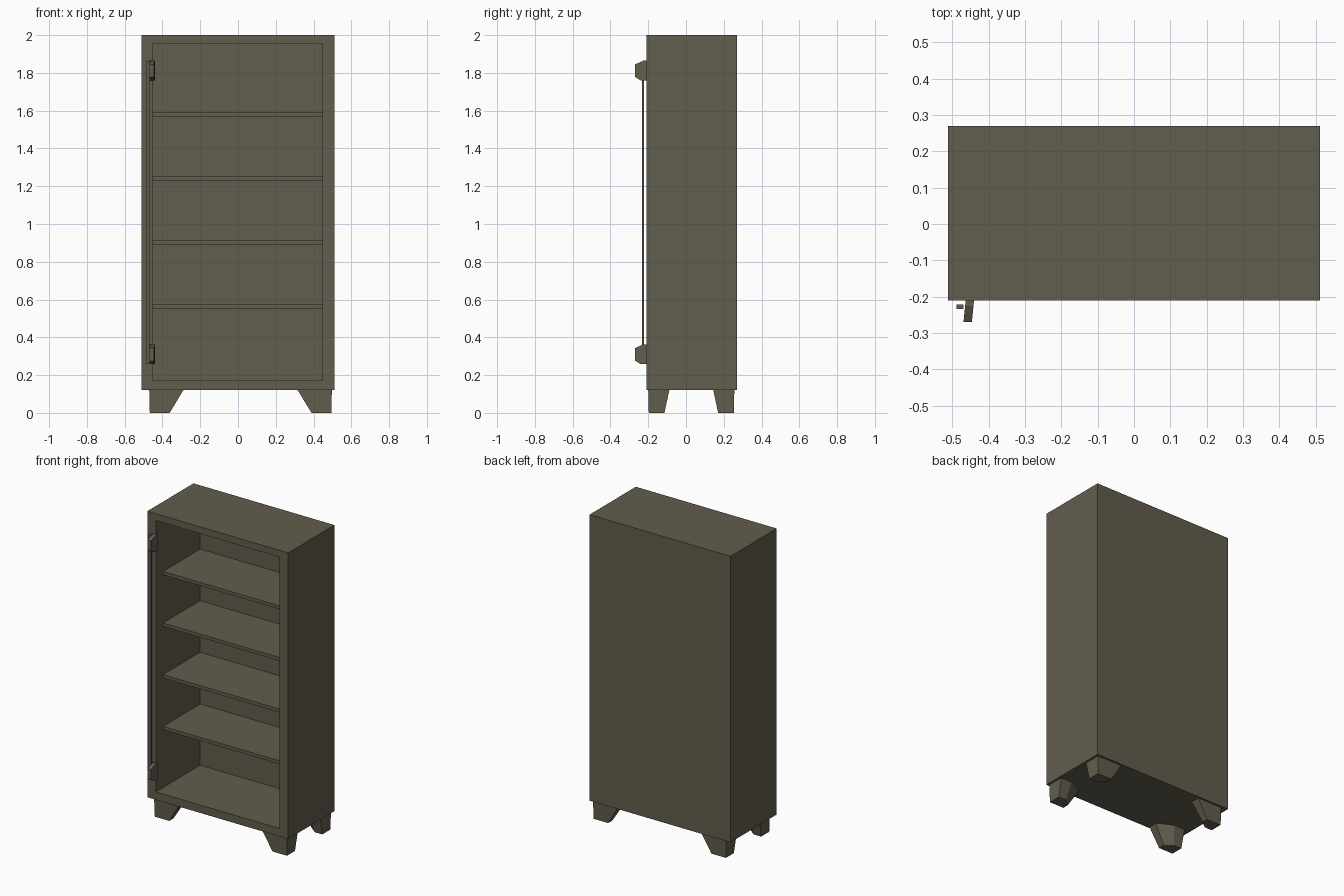
import bpy, bmesh

if "Cube" in bpy.data.objects:
    bpy.data.objects.remove(bpy.data.objects["Cube"])

paint = bpy.data.materials.new("olive grey metal")
paint.diffuse_color = (0.122, 0.110, 0.074, 1)
paint.use_nodes = True
paint.node_tree.nodes["Principled BSDF"].inputs["Base Color"].default_value = paint.diffuse_color


def finish(bm, name):
    bmesh.ops.recalc_face_normals(bm, faces=bm.faces[:])
    mesh = bpy.data.meshes.new(name)
    bm.to_mesh(mesh)
    bm.free()
    mesh.materials.append(paint)
    ob = bpy.data.objects.new(name, mesh)
    bpy.context.collection.objects.link(ob)
    return ob


def loft(name, low, high):
    """Closed solid between two matching point loops."""
    bm = bmesh.new()
    a = [bm.verts.new(p) for p in low]
    b = [bm.verts.new(p) for p in high]
    n = len(a)
    bm.faces.new(a)
    bm.faces.new(b)
    for i in range(n):
        j = (i + 1) % n
        bm.faces.new((a[i], a[j], b[j], b[i]))
    return finish(bm, name)


def box(name, x0, x1, y0, y1, z0, z1):
    c = [(x0, y0), (x1, y0), (x1, y1), (x0, y1)]
    return loft(name, [(x, y, z0) for x, y in c], [(x, y, z1) for x, y in c])


# open-fronted carcass: rings joined from the back outside to the inside back
def rect(x0, x1, z0, z1, y):
    return [(x0, y, z0), (x1, y, z0), (x1, y, z1), (x0, y, z1)]


OUT = (-0.512, 0.512, 0.12, 2.0)
INN = (-0.45, 0.447, 0.172, 1.955)
bm = bmesh.new()
rings = [[bm.verts.new(p) for p in rect(*r, y)]
         for r, y in ((OUT, 0.269), (OUT, -0.21), (INN, -0.21), (INN, 0.25))]
for a, b in zip(rings, rings[1:]):
    for i in range(4):
        j = (i + 1) % 4
        bm.faces.new((a[i], a[j], b[j], b[i]))
bm.faces.new(rings[0])
bm.faces.new(rings[-1])
finish(bm, "cabinet_carcass")

# shelves, set back from the opening
for i, z in enumerate((0.552, 0.892, 1.231, 1.57)):
    box(f"shelf_{i + 1}", -0.45, 0.447, -0.135, 0.25, z, z + 0.022)

# flared legs with the inner corner cut off
for side, sx, x_out in (("left", -1, 0.47), ("right", 1, 0.497)):
    for end, sy, y_out in (("front", -1, 0.20), ("back", 1, 0.256)):
        def ring(w, d, cx, cy, z, flare=0.0):
            pts = [(0, 0), (w, 0), (w, d - cy), (w - cx, d), (0, d)]
            return [(sx * (x_out + flare - px), sy * (y_out + flare - py), z)
                    for px, py in pts]
        loft(f"{end}_{side}_leg",
             ring(0.105, 0.083, 0.05, 0.04, 0.0, -0.003),
             ring(0.182, 0.112, 0.10, 0.05, 0.122))

# hinge plates, slightly turned outwards
profile = [(-0.208, 0.0), (-0.24, 0.0), (-0.269, 0.018),
           (-0.269, 0.085), (-0.225, 0.105), (-0.208, 0.105)]
for name, z in (("lower_hinge", 0.258), ("upper_hinge", 1.76)):
    lean = lambda y: (y + 0.21) * 0.1
    loft(name, [(-0.463 + lean(y), y, z + h) for y, h in profile],
         [(-0.440 + lean(y), y, z + h) for y, h in profile])

# vertical hinge rod
box("hinge_rod", -0.488, -0.469, -0.234, -0.222, 0.26, 1.862)
